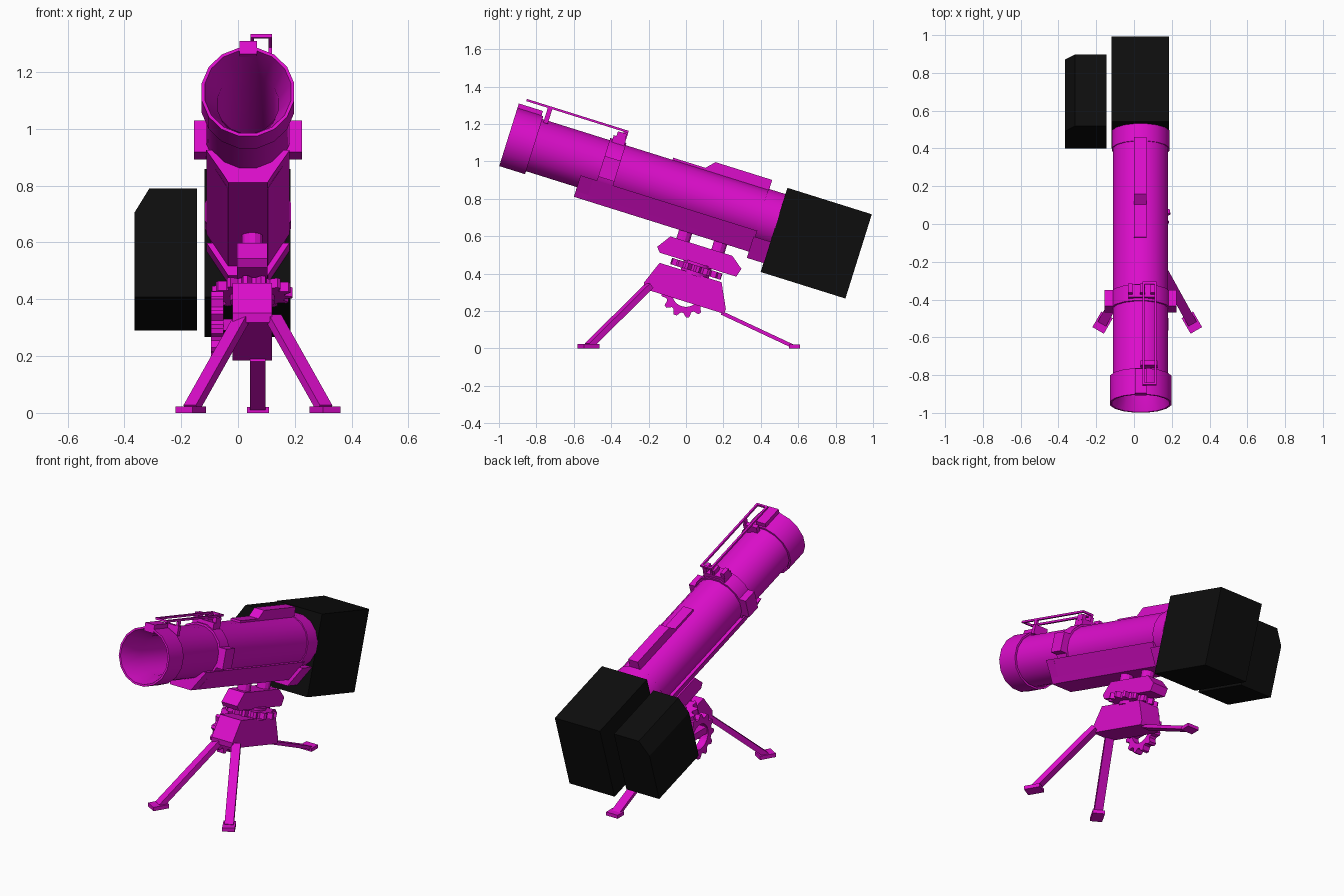
import bpy, bmesh, math
from mathutils import Matrix, Vector

cube = bpy.data.objects.get("Cube")
if cube:
    bpy.data.objects.remove(cube, do_unlink=True)


def material(name, rgb):
    m = bpy.data.materials.new(name)
    m.use_nodes = True
    m.diffuse_color = (*rgb, 1)
    m.node_tree.nodes["Principled BSDF"].inputs["Base Color"].default_value = (*rgb, 1)
    return m


MAGENTA = material("magenta", (0.72, 0.004, 0.6))
BLACK = material("black", (0.004, 0.004, 0.004))

# Launcher frame: y runs back along the barrel axis, z is across it, x stays sideways
BARREL = Matrix.Translation((0.035, -0.95, 1.13)) @ Matrix.Rotation(math.radians(-17.4), 4, 'X')
WORLD = Matrix.Identity(4)


def loft(name, rings, matrix=WORLD, mat=MAGENTA, loop=False, smooth=False):
    """Skin rings of points; cap the ends, or join last ring to first."""
    bm = bmesh.new()
    vs = [[bm.verts.new(matrix @ Vector(p)) for p in ring] for ring in rings]
    n = len(vs[0])
    pairs = list(zip(vs, vs[1:])) + ([(vs[-1], vs[0])] if loop else [])
    for a, b in pairs:
        for i in range(n):
            j = (i + 1) % n
            bm.faces.new((a[i], a[j], b[j], b[i]))
    if not loop:
        bm.faces.new(vs[0])
        bm.faces.new(vs[-1])
    bmesh.ops.remove_doubles(bm, verts=bm.verts, dist=1e-5)
    bmesh.ops.recalc_face_normals(bm, faces=bm.faces)
    mesh = bpy.data.meshes.new(name)
    bm.to_mesh(mesh)
    bm.free()
    mesh.materials.append(mat)
    ob = bpy.data.objects.new(name, mesh)
    bpy.context.collection.objects.link(ob)
    if smooth:
        bpy.ops.object.select_all(action='DESELECT')
        ob.select_set(True)
        bpy.context.view_layer.objects.active = ob
        bpy.ops.object.shade_smooth_by_angle(angle=math.radians(25))
    return ob


def side_prism(name, pts, x0, x1, matrix=BARREL, mat=MAGENTA):
    """Side profile (y, z) extruded across x."""
    return loft(name, [[(x, y, z) for y, z in pts] for x in (x0, x1)], matrix, mat)


def long_prism(name, pts, y0, y1, mat=MAGENTA):
    """Cross-section (x, z) extruded along the barrel."""
    return loft(name, [[(x, y, z) for x, z in pts] for y in (y0, y1)], BARREL, mat)


def box(name, x0, x1, y0, y1, z0, z1, matrix=BARREL, mat=MAGENTA):
    return side_prism(name, [(y0, z0), (y1, z0), (y1, z1), (y0, z1)], x0, x1, matrix, mat)


def lathe(name, profile, matrix=BARREL, sides=16):
    """Closed profile (along y, radius) turned about the y axis."""
    rings = []
    for y, r in profile:
        angles = [2 * math.pi * (i + 0.5) / sides for i in range(sides)]
        rings.append([(r * math.cos(a), y, r * math.sin(a)) for a in angles])
    return loft(name, rings, matrix, loop=True, smooth=True)


def band(name, y0, y1, r, inner=0.13):
    return lathe(name, [(y0, inner), (y0, r), (y1, r), (y1, inner)])


def gear(name, matrix, r, hole, depth, teeth=12):
    """Toothed ring lying in local xy."""
    outer, inner = [], []
    for i in range(teeth * 4):
        a = 2 * math.pi * i / (teeth * 4)
        rad = r if i % 4 < 2 else r * 0.82
        outer.append((rad * math.cos(a), rad * math.sin(a)))
        inner.append((hole * math.cos(a), hole * math.sin(a)))
    h = depth / 2
    rings = [[(x, y, z) for x, y in pts] for pts, z in
             ((outer, -h), (outer, h), (inner, h), (inner, -h))]
    return loft(name, rings, matrix, loop=True)


def strut(name, start, end, width, thick):
    """Square bar between two points, its width kept level."""
    a, b = Vector(start), Vector(end)
    d = (b - a).normalized()
    u = d.cross(Vector((0, 0, 1))).normalized()
    v = u.cross(d)
    u, v = u * width / 2, v * thick / 2
    return loft(name, [[p + u + v, p - u + v, p - u - v, p + u - v] for p in (a, b)])


# Barrel with funnelled muzzle and blind bore
lathe("barrel", [(0.0, 0.155), (0.01, 0.16), (1.5, 0.149), (1.5, 0),
                 (1.3, 0), (1.3, 0.11), (0.14, 0.11)][0:1]
      + [(0.0, 0.158), (0.1, 0.158), (0.14, 0.149), (1.5, 0.149), (1.5, 0),
         (1.3, 0), (1.3, 0.11), (0.14, 0.11)])
band("muzzle_ring", 0, 0.145, 0.166, 0.155)
band("middle_ring", 0.522, 0.612, 0.161)
band("rear_ring", 1.41, 1.507, 0.155)
for side, name in ((-1, "right_lug"), (1, "left_lug")):
    box(name, *sorted((side * 0.14, side * 0.19)), 0.522, 0.612, -0.058, 0.058)

# Cradle under the barrel
half = [(0.15, -0.06), (0.15, -0.08), (0.09, -0.168), (0.07, -0.2)]
cradle = half + [(-x, z) for x, z in reversed(half)]
long_prism("cradle", [(x * 0.98, z) for x, z in cradle if z < -0.07], 0.43, 0.50)
lower = [(0.146, -0.08), (0.09, -0.168), (0.07, -0.2)]
for_rest = lower + [(-x, z) for x, z in reversed(lower)]
long_prism("cradle_rail", for_rest, 0.50, 1.42)
long_prism("rear_foot", [(x, z - 0.035) for x, z in for_rest], 1.41, 1.505)

# Sight: muzzle block, ring mount, open rail frame
box("muzzle_block", -0.03, 0.032, 0, 0.135, 0.14, 0.188)
box("sight_clamp", 0.0, 0.09, 0.155, 0.18, 0.13, 0.185)
box("sight_mount", -0.065, 0.075, 0.535, 0.605, 0.13, 0.178)
for i, x in enumerate((-0.055, 0.01, 0.065)):
    box(f"sight_ear_{i}", x - 0.012, x + 0.012, 0.55, 0.6, 0.17, 0.205)
for x in (0.015, 0.079):
    box("sight_rail", x - 0.006, x + 0.006, 0.034, 0.605, 0.212, 0.224)
for y in (0.034, 0.593):
    box("sight_crossbar", 0.009, 0.085, y, y + 0.012, 0.212, 0.224)
box("sight_post", 0.073, 0.085, 0.155, 0.18, 0.15, 0.215)
box("sight_rear_post", 0.01, 0.022, 0.58, 0.605, 0.17, 0.215)

# Top spine with raised housing
side_prism("top_spine", [(0.874, 0.13), (0.874, 0.158), (1.055, 0.158), (1.097, 0.203),
                         (1.415, 0.203), (1.415, 0.13)], -0.035, 0.03)

# Black rear box and chamfered side box
box("rear_box", -0.153, 0.149, 1.505, 1.978, -0.285, 0.187, mat=BLACK)
long_prism("side_box", [(-0.18, -0.285), (-0.18, 0.115), (-0.347, 0.115),
                        (-0.4, 0.025), (-0.4, -0.285)], 1.503, 1.9, BLACK)

# Pedestal: posts, mount, turntable gear and body
X = 0.015
for y in (1.056, 1.252):
    lathe("mount_post", [(-0.27, 0), (-0.27, 0.038), (-0.18, 0.038), (-0.18, 0)],
          BARREL @ Matrix.Translation((X, y, 0)) @ Matrix.Rotation(math.pi / 2, 4, 'X'), 12)
side_prism("mount", [(0.986, -0.248), (1.333, -0.248), (1.4, -0.3), (1.386, -0.348),
                     (0.957, -0.348), (0.935, -0.322)], X - 0.053, X + 0.053)
gear("turntable_gear", BARREL @ Matrix.Translation((X, 1.17, -0.372)), 0.142, 0.06, 0.035, 14)
lathe("turntable_hub", [(-0.41, 0), (-0.41, 0.08), (-0.34, 0.08), (-0.34, 0)],
      BARREL @ Matrix.Translation((X, 1.17, 0)) @ Matrix.Rotation(math.pi / 2, 4, 'X'))
side_prism("pedestal_body", [(0.973, -0.4), (1.32, -0.4), (1.385, -0.53), (1.383, -0.557),
                             (0.937, -0.557), (0.925, -0.525)], X - 0.07, X + 0.07)

# Elevation gear on the right of the body
turn = Matrix.Rotation(math.pi / 2, 4, 'Y')
gear("elevation_gear", Matrix.Translation((-0.073, 0, 0.297)) @ turn, 0.132, 0.075, 0.045, 12)
box("gear_bracket", -0.09, -0.01, -0.1, 0.1, 0.29, 0.33, WORLD)

# Tripod legs and feet
C = 0.07
for side, name in ((-1, "right"), (1, "left")):
    foot = Vector((C + side * 0.235, -0.52, 0.015))
    strut(f"{name}_front_leg", (C + side * 0.055, -0.195, 0.335), foot, 0.05, 0.032)
    spin = Matrix.Translation(foot) @ Matrix.Rotation(side * math.radians(30), 4, 'Z')
    box(f"{name}_front_foot", -0.035, 0.035, -0.05, 0.045, -0.015, 0.008, spin)
strut("rear_leg", (C, 0.19, 0.19), (C, 0.57, 0.012), 0.055, 0.02)
box("rear_foot_pad", C - 0.039, C + 0.039, 0.55, 0.61, 0, 0.021, WORLD)
